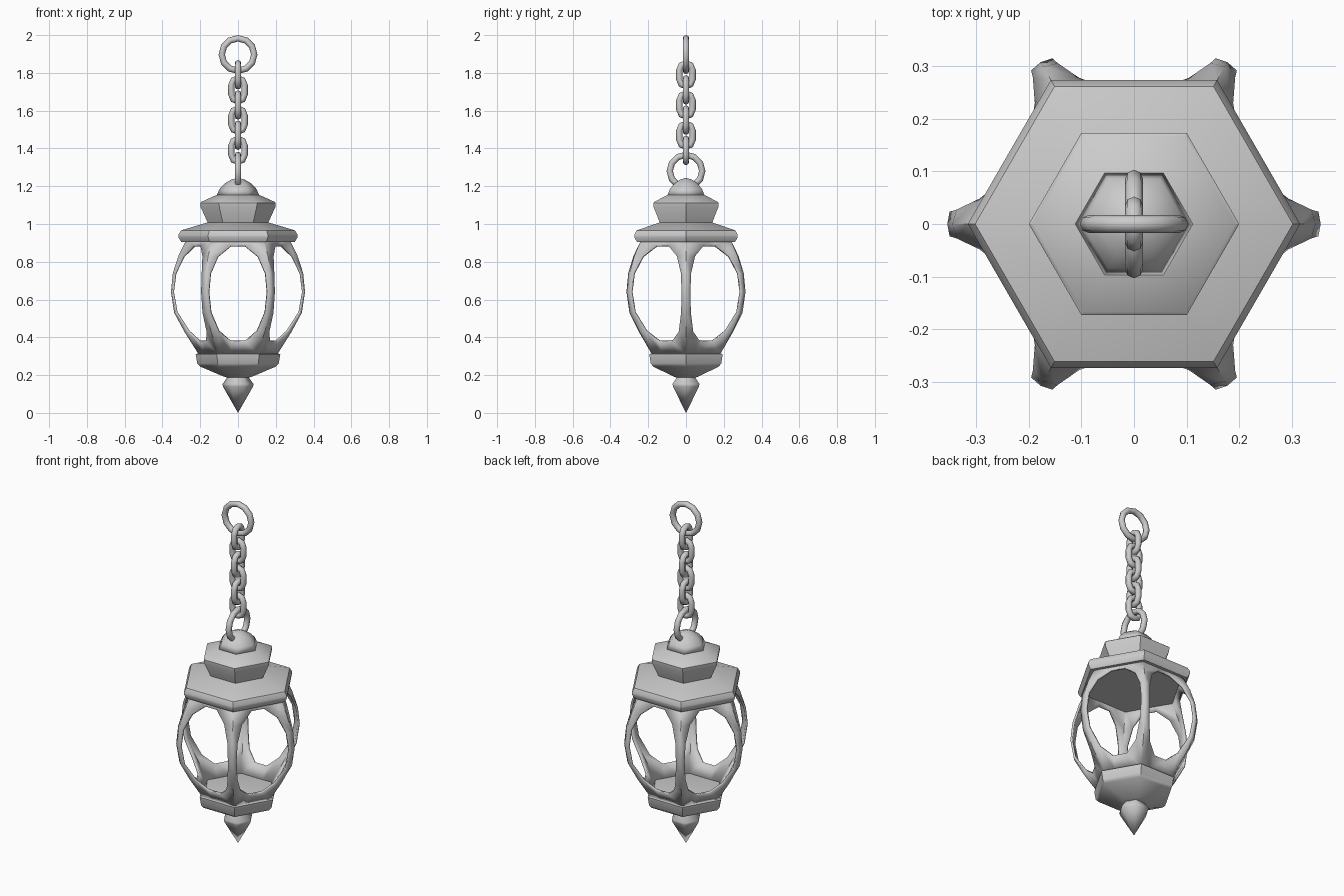
import bpy, bmesh, math
from mathutils import Vector

old = bpy.data.objects.get("Cube")
if old:
    bpy.data.objects.remove(old, do_unlink=True)

metal = bpy.data.materials.new("grey_metal")
metal.use_nodes = True
GREY = (0.6, 0.6, 0.6, 1)
metal.diffuse_color = GREY
metal.node_tree.nodes["Principled BSDF"].inputs["Base Color"].default_value = GREY


def finish(name, bm, angle):
    bmesh.ops.remove_doubles(bm, verts=bm.verts, dist=0.0005)
    mesh = bpy.data.meshes.new(name)
    bm.to_mesh(mesh)
    bm.free()
    mesh.materials.append(metal)
    obj = bpy.data.objects.new(name, mesh)
    bpy.context.collection.objects.link(obj)
    bpy.ops.object.select_all(action='DESELECT')
    obj.select_set(True)
    bpy.context.view_layer.objects.active = obj
    bpy.ops.object.shade_smooth_by_angle(angle=math.radians(angle))
    return obj


def hex_lathe(name, profile, angle=35):
    """Six-sided turned part from (radius, height) pairs, bottom to top."""
    bm = bmesh.new()
    rings = []
    for r, z in profile:
        rings.append([bm.verts.new((r * math.cos(k * math.pi / 3),
                                    r * math.sin(k * math.pi / 3), z))
                      for k in range(6)])
    for low, high in zip(rings, rings[1:]):
        for k in range(6):
            n = (k + 1) % 6
            bm.faces.new((low[k], low[n], high[n], high[k]))
    bm.faces.new(rings[0][::-1])
    bm.faces.new(rings[-1])
    bmesh.ops.remove_doubles(bm, verts=bm.verts, dist=0.0005)
    bmesh.ops.dissolve_degenerate(bm, edges=bm.edges, dist=0.0005)
    bmesh.ops.recalc_face_normals(bm, faces=bm.faces)
    return finish(name, bm, angle)


def link(name, z, radius, straight, tube, across_x, arc=6, sides=8):
    """Chain link: two half circles joined by straight sides, swept by a tube."""
    bm = bmesh.new()
    path = []
    for half, shift in ((0, straight), (math.pi, -straight)):
        for i in range(arc + 1):
            if straight == 0 and i == arc:
                continue
            a = half + math.pi * i / arc
            path.append((a, shift))
    rings = []
    for a, shift in path:
        ring = []
        for j in range(sides):
            b = 2 * math.pi * j / sides
            r = radius + tube * math.cos(b)
            w, h, d = r * math.cos(a), r * math.sin(a) + shift, tube * math.sin(b)
            ring.append(bm.verts.new((w, d, z + h) if across_x else (d, w, z + h)))
        rings.append(ring)
    for i, ring in enumerate(rings):
        nxt = rings[(i + 1) % len(rings)]
        for j in range(sides):
            m = (j + 1) % sides
            bm.faces.new((ring[j], ring[m], nxt[m], nxt[j]))
    bmesh.ops.recalc_face_normals(bm, faces=bm.faces)
    return finish(name, bm, 60)


# Turned hexagonal parts
hex_lathe("finial", [(0, 0), (0.08, 0.14), (0.082, 0.153), (0.055, 0.19), (0.055, 0.22)], 180)
hex_lathe("lower_collar", [(0.05, 0.185), (0.075, 0.192), (0.2, 0.245), (0.216, 0.262),
                           (0.224, 0.312), (0.2, 0.316)])
hex_lathe("roof_brim", [(0.27, 0.905), (0.3, 0.905), (0.316, 0.93), (0.316, 0.942),
                        (0.302, 0.966), (0.155, 1.01)])
hex_lathe("roof_cap", [(0.157, 1.0), (0.198, 1.09), (0.2, 1.112), (0.192, 1.118), (0.1, 1.16)])
hex_lathe("roof_dome", [(0.113, 1.152), (0.098, 1.185), (0.07, 1.215), (0.036, 1.235),
                        (0, 1.245)], 180)

# Bulging cage with an oval window in each of six sides
CORNER = [(0.272, 0.92), (0.316, 0.83), (0.345, 0.74), (0.355, 0.64),
          (0.338, 0.53), (0.284, 0.43), (0.207, 0.308)]
WINDOW = [(0.038, 0.885), (0.105, 0.83), (0.145, 0.74), (0.155, 0.64),
          (0.143, 0.53), (0.1, 0.43), (0.04, 0.378)]
APOTHEM = math.cos(math.pi / 6)


def corner_radius(z):
    for (ra, za), (rb, zb) in zip(CORNER, CORNER[1:]):
        if zb <= z <= za:
            return rb + (ra - rb) * (z - zb) / (za - zb)


def window_point(u, z):
    return (u, z, corner_radius(z) * (APOTHEM + 0.14 * u))


def edge_point(u, end):
    r, z = CORNER[end]
    return (u, z, r * APOTHEM)


corners = [(r / 2, z, r * APOTHEM) for r, z in CORNER]
holes = [window_point(u, z) for u, z in WINDOW]
top, bottom = edge_point(0.04, 0), edge_point(0.04, -1)
half = [[corners[i + 1], corners[i], holes[i], holes[i + 1]] for i in range(6)]
half[0].insert(2, top)
half[-1].insert(0, bottom)


def flip(points):
    return [(-u, z, d) for u, z, d in reversed(points)]


panel = half + [flip(f) for f in half]
panel.append([top] + flip([top]) + flip([holes[0]]) + [holes[0]])
panel.append([holes[-1]] + flip([holes[-1]]) + flip([bottom]) + [bottom])

bm = bmesh.new()
for k in range(6):
    a = math.pi / 6 + k * math.pi / 3
    out = Vector((math.cos(a), math.sin(a), 0))
    side = Vector((-math.sin(a), math.cos(a), 0))
    for face in panel:
        bm.faces.new([bm.verts.new(out * d + side * u + Vector((0, 0, z)))
                      for u, z, d in face])
cage = finish("window_cage", bm, 35)
shell = cage.modifiers.new("thickness", 'SOLIDIFY')
shell.thickness = 0.012
shell.offset = -1

# Chain: end rings and alternating links
link("lower_ring", 1.28, 0.086, 0, 0.017, False)
for i in range(6):
    link("chain_link_%d" % (i + 1), 1.39 + 0.08 * i, 0.035, 0.026, 0.017, i % 2 == 0, arc=4)
link("top_ring", 1.897, 0.086, 0, 0.017, True)
